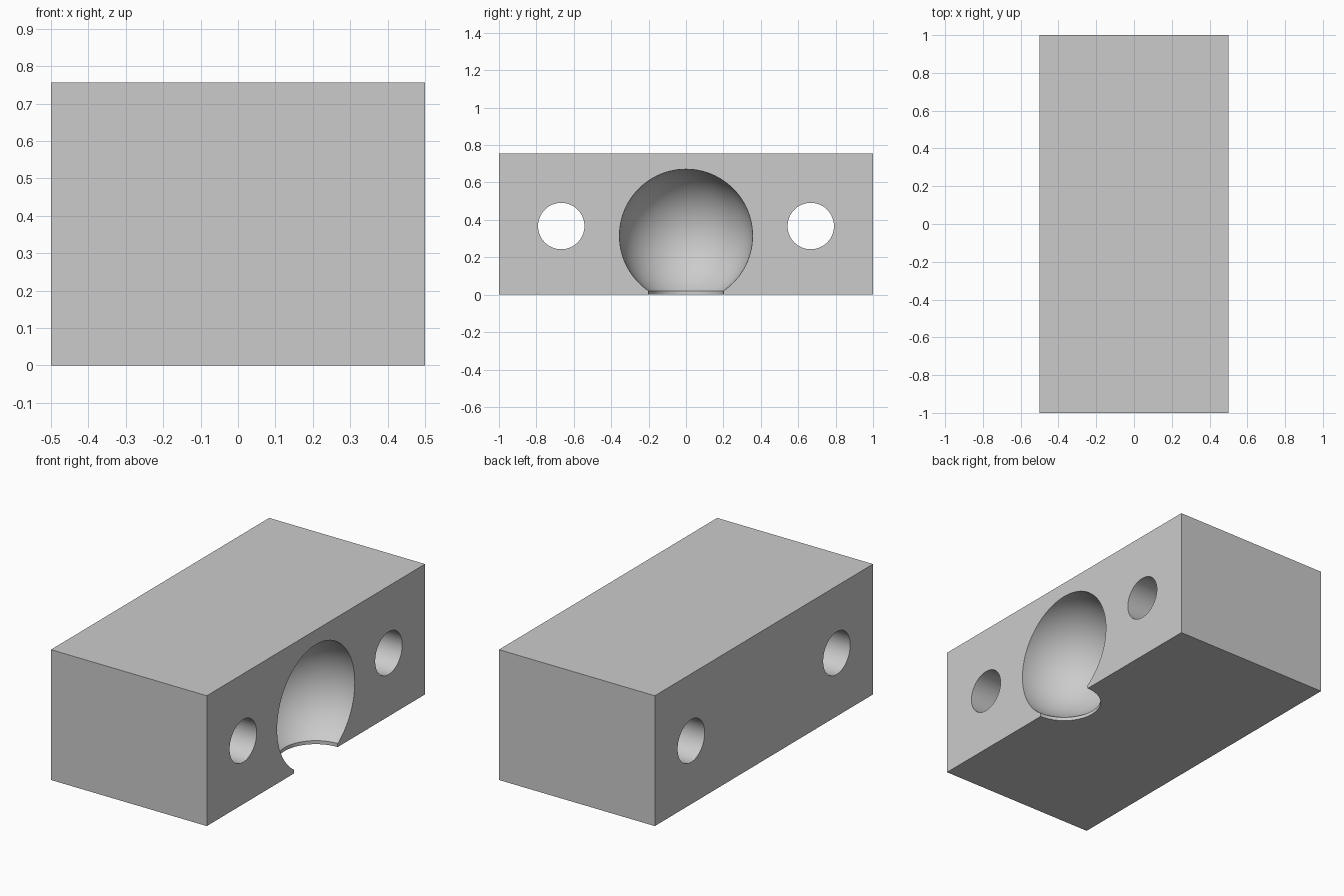
import bpy
import math

default_cube = bpy.data.objects.get("Cube")
if default_cube:
    bpy.data.objects.remove(default_cube, do_unlink=True)

HEIGHT = 0.756
SOCKET_Z = 0.315

grey = bpy.data.materials.new("plain grey")
grey.use_nodes = True
colour = (0.6, 0.6, 0.6, 1)
grey.diffuse_color = colour
grey.node_tree.nodes["Principled BSDF"].inputs["Base Color"].default_value = colour

# Solid rectangular block
bpy.ops.mesh.primitive_cube_add(size=1, location=(0, 0, HEIGHT / 2))
block = bpy.context.object
block.name = "socket_block"
block.scale = (1, 2, HEIGHT)
bpy.ops.object.transform_apply(location=True, rotation=False, scale=True)
block.data.materials.append(grey)


def carve(name):
    """Subtract the active object from the block, then discard it."""
    cutter = bpy.context.object
    cutter.name = name
    cutter.hide_render = True
    cutter.data.materials.append(grey)
    cut = block.modifiers.new(name, "BOOLEAN")
    cut.operation = "DIFFERENCE"
    cut.solver = "EXACT"
    cut.object = cutter
    bpy.context.view_layer.objects.active = block
    bpy.ops.object.modifier_apply(modifier=name)
    bpy.data.objects.remove(cutter, do_unlink=True)


# Hemispherical socket in the left face
bpy.ops.mesh.primitive_uv_sphere_add(segments=96, ring_count=48, radius=0.356,
                                     location=(0.5, 0, SOCKET_Z))
carve("ball_socket")

# Short round opening where the socket breaks through the underside
bpy.ops.mesh.primitive_cylinder_add(vertices=96, radius=0.2, depth=0.2,
                                    location=(0.5, 0, 0))
carve("bottom_opening")

# Pair of bolt holes straight through the block
for side in (-1, 1):
    bpy.ops.mesh.primitive_cylinder_add(vertices=64, radius=0.124, depth=1.4,
                                        location=(0, side * 0.667, 0.367),
                                        rotation=(0, math.pi / 2, 0))
    carve("bolt_hole")

# Smooth hollows with crisp rims
bpy.ops.object.select_all(action="DESELECT")
block.select_set(True)
bpy.context.view_layer.objects.active = block
bpy.ops.object.shade_smooth_by_angle(angle=math.radians(30))
